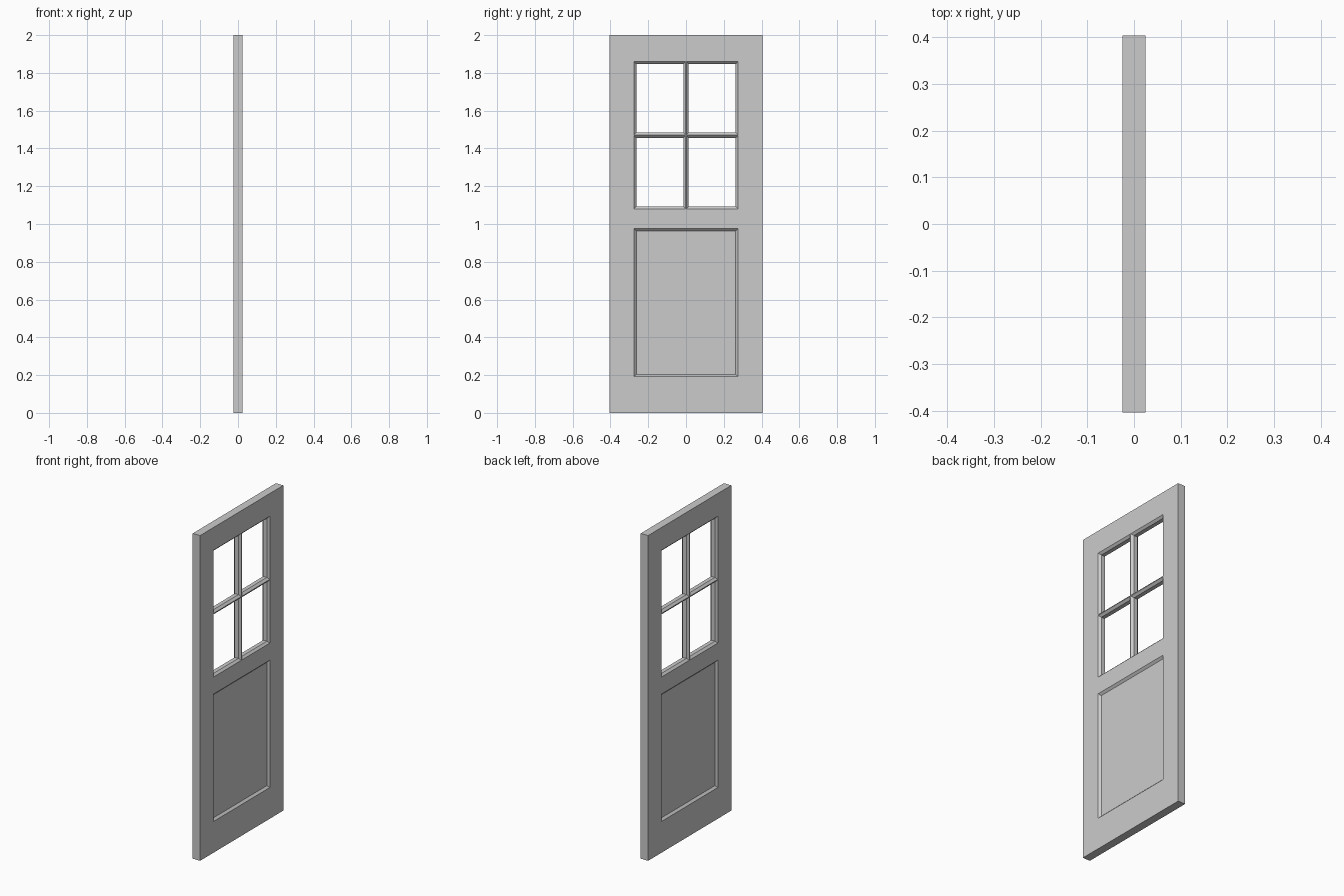
import bpy, bmesh

if "Cube" in bpy.data.objects:
    bpy.data.objects.remove(bpy.data.objects["Cube"])

HALF = 0.025          # half door thickness
CHAMFER = 0.0125      # moulding width and depth
YS = [-0.404, -0.275, -0.002, 0.002, 0.275, 0.404]             # stiles and middle bar
ZS = [0.0, 0.192, 0.975, 1.080, 1.468, 1.472, 1.860, 2.0]      # rails and cross bar
PANEL = {(1, 1), (2, 1), (3, 1)}
WINDOWS = {(1, 3), (3, 3), (1, 5), (3, 5)}

# One face of the door, laid out as a grid of stiles, rails and openings
bm = bmesh.new()
grid = [[bm.verts.new((HALF, y, z)) for z in ZS] for y in YS]
panel, windows = [], []
for i in range(len(YS) - 1):
    for j in range(len(ZS) - 1):
        f = bm.faces.new((grid[i][j], grid[i + 1][j], grid[i + 1][j + 1], grid[i][j + 1]))
        if (i, j) in PANEL:
            panel.append(f)
        elif (i, j) in WINDOWS:
            windows.append(f)
bm.normal_update()

# Chamfered mouldings: inset every opening and sink it into the door
bmesh.ops.inset_region(bm, faces=panel + windows, thickness=CHAMFER,
                       use_even_offset=True, use_boundary=True)
for v in {v for f in panel + windows for v in f.verts}:
    v.co.x = HALF - CHAMFER

# Cut the window panes through, then run all open borders to the mid plane
bmesh.ops.delete(bm, geom=windows, context='FACES')
border = [e for e in bm.edges if e.is_boundary]
walls = bmesh.ops.extrude_edge_only(bm, edges=border)
for v in walls["geom"]:
    if isinstance(v, bmesh.types.BMVert):
        v.co.x = 0.0
bmesh.ops.recalc_face_normals(bm, faces=bm.faces[:])

mesh = bpy.data.meshes.new("door_leaf")
bm.to_mesh(mesh)
bm.free()
door = bpy.data.objects.new("door_leaf", mesh)
bpy.context.collection.objects.link(door)

# The other side of the door is identical
mirror = door.modifiers.new("other_side", 'MIRROR')
mirror.use_axis = (True, False, False)
mirror.use_clip = True
mirror.merge_threshold = 0.0005
